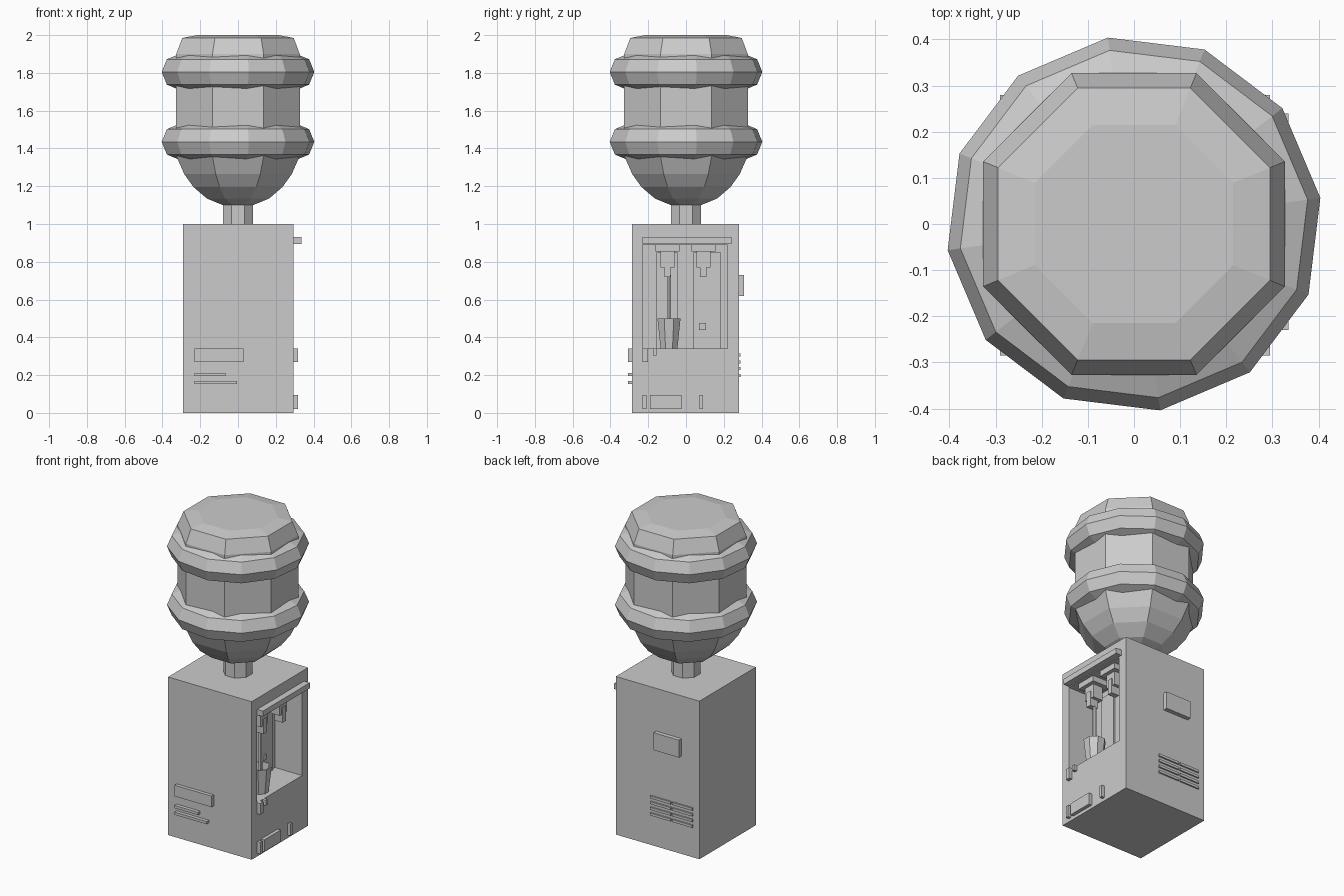
import bpy, bmesh, math
from mathutils import Matrix

if "Cube" in bpy.data.objects:
    bpy.data.objects.remove(bpy.data.objects["Cube"], do_unlink=True)

grey = bpy.data.materials.new("light_grey")
grey.use_nodes = True
COLOUR = (0.6, 0.6, 0.6, 1)
grey.diffuse_color = COLOUR
grey.node_tree.nodes["Principled BSDF"].inputs["Base Color"].default_value = COLOUR


def finish(name, bm):
    bmesh.ops.recalc_face_normals(bm, faces=bm.faces[:])
    mesh = bpy.data.meshes.new(name)
    bm.to_mesh(mesh)
    bm.free()
    mesh.materials.append(grey)
    obj = bpy.data.objects.new(name, mesh)
    bpy.context.collection.objects.link(obj)
    return obj


def box_mesh(x, y, z):
    bm = bmesh.new()
    bmesh.ops.create_cube(bm, size=1)
    for v in bm.verts:
        v.co = [lim[0] if c < 0 else lim[1] for lim, c in zip((x, y, z), v.co)]
    return bm


def box(name, x, y, z):
    return finish(name, box_mesh(x, y, z))


def lathe(name, profile, sides, turn=0.0, centre=(0, 0), closed=False):
    """Faceted solid of revolution from (radius, height) points."""
    bm = bmesh.new()
    rings = []
    for r, z in profile:
        ring = []
        for i in range(sides):
            a = turn + math.tau * i / sides
            ring.append(bm.verts.new((centre[0] + r * math.cos(a),
                                      centre[1] + r * math.sin(a), z)))
        rings.append(ring)
    pairs = list(zip(rings, rings[1:]))
    if closed:
        pairs.append((rings[-1], rings[0]))
    else:
        bm.faces.new(rings[0])
        bm.faces.new(rings[-1])
    for low, high in pairs:
        for i in range(sides):
            j = (i + 1) % sides
            bm.faces.new((low[i], low[j], high[j], high[i]))
    return finish(name, bm)


# Cabinet with a recessed serving alcove in its +x face
RIGHT, FRONT, BACK = 0.295, -0.285, 0.28
bm = box_mesh((-0.29, RIGHT), (FRONT, BACK), (0, 1))
bm.normal_update()
side = max(bm.faces, key=lambda f: f.calc_center_median().x)
bmesh.ops.inset_individual(bm, faces=[side], thickness=0.05)
for v in side.verts:
    v.co.y = -0.23 if v.co.y < 0 else 0.22
    v.co.z = 0.34 if v.co.z < 0.5 else 0.89
inner = bmesh.ops.extrude_face_region(bm, geom=[side])["geom"]
bmesh.ops.translate(bm, vec=(-0.19, 0, 0),
                    verts=[g for g in inner if isinstance(g, bmesh.types.BMVert)])
if side.is_valid:
    bmesh.ops.delete(bm, geom=[side], context="FACES")
finish("cabinet", bm)

# Alcove fittings
ALCOVE = 0.105
box("alcove_hood", (RIGHT - 0.01, 0.335), (-0.23, 0.24), (0.895, 0.93))
box("alcove_back_panel_front", (ALCOVE, 0.115), (-0.155, -0.045), (0.34, 0.85))
box("alcove_back_panel_rear", (ALCOVE, 0.115), (0.04, 0.185), (0.34, 0.85))
box("alcove_button", (ALCOVE, 0.125), (0.07, 0.105), (0.44, 0.475))

# Two taps hanging from the alcove ceiling
TAP_X = 0.22
for label, y in (("front", -0.098), ("rear", 0.092)):
    for part, half, low, high in (("mount", 0.064, 0.855, 0.89),
                                  ("body", 0.037, 0.77, 0.855),
                                  ("nozzle", 0.017, 0.72, 0.815)):
        out = 0.012 if part == "nozzle" else 0
        box(f"tap_{part}_{label}", (TAP_X - half, TAP_X + half * 0.9 + out * 2),
            (y - half, y + half), (low, high))

# Cup and the stream of water falling into it
lathe("cup", [(0.048, 0.34), (0.066, 0.5), (0.058, 0.5), (0.042, 0.35)],
      8, math.pi / 8, (TAP_X, -0.09))
lathe("water_stream", [(0.011, 0.35), (0.011, 0.73)], 6, 0, (TAP_X, -0.09))

# Raised trim on the side below the alcove
for name, y, z in (("side_latch", (-0.23, -0.2), (0.27, 0.34)),
                   ("side_tab", (-0.175, -0.157), (0.305, 0.34)),
                   ("side_foot_strip_front", (-0.23, -0.21), (0.02, 0.095)),
                   ("side_foot_plate", (-0.19, -0.025), (0.02, 0.095)),
                   ("side_foot_strip_rear", (0.072, 0.09), (0.02, 0.095))):
    box(name, (RIGHT - 0.01, 0.317), y, z)

# Raised plate and strips on the front
for name, x, z in (("front_plate", (-0.23, 0.03), (0.27, 0.34)),
                   ("front_strip_upper", (-0.23, -0.065), (0.195, 0.212)),
                   ("front_strip_lower", (-0.23, -0.005), (0.153, 0.17))):
    box(name, x, (-0.307, FRONT + 0.01), z)

# Back box and two columns of vent slats
box("back_box", (-0.165, 0.013), (BACK - 0.01, 0.307), (0.62, 0.73))
for column, x in enumerate(((-0.095, 0.05), (-0.245, -0.105))):
    for row in range(4):
        z = 0.19 + row * 0.036
        box(f"vent_slat_{column}_{row}", x, (BACK - 0.01, 0.289), (z, z + 0.016))

# Octagonal neck and bottle, with flats facing the axes
OCT = 1 / math.cos(math.pi / 8)
lathe("bottle_neck", [(0.08 * OCT, 0.99), (0.08 * OCT, 1.12)], 8, math.pi / 8)
profile = [(0.08, 1.1), (0.165, 1.135), (0.235, 1.195), (0.285, 1.265),
           (0.327, 1.36), (0.327, 1.9), (0.295, 1.985), (0.215, 2.0)]
lathe("bottle", [(r * OCT, z) for r, z in profile], 8, math.pi / 8)

# Twelve-sided grip rings around the bottle
for name, z in (("grip_ring_lower", 1.435), ("grip_ring_upper", 1.805)):
    section = [(0.313 + 0.095 * math.cos(k * math.tau / 8),
                z + 0.095 * math.sin(k * math.tau / 8)) for k in range(8)]
    lathe(name, section, 12, math.radians(8), closed=True)
